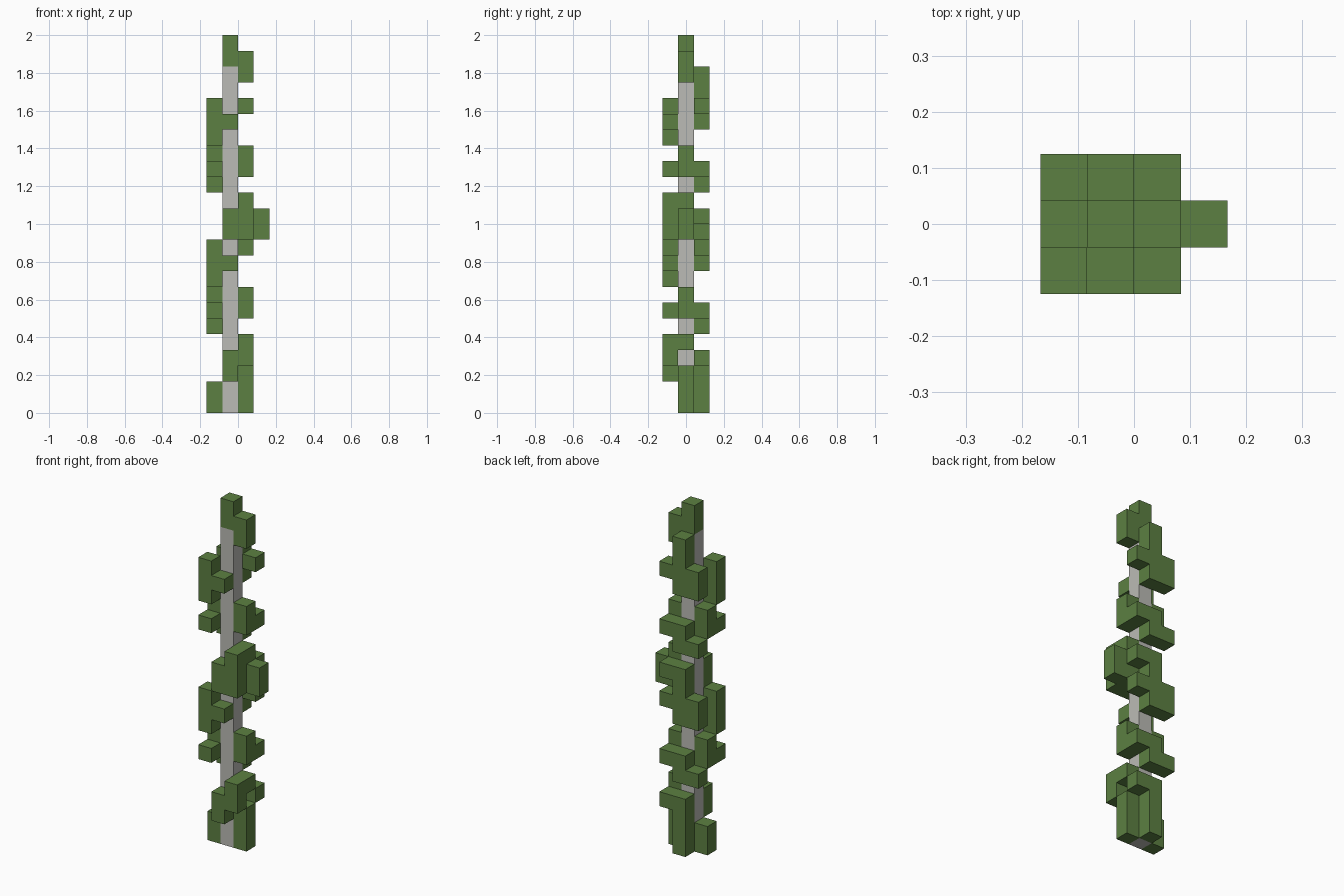
import bpy
import bmesh
from mathutils import Matrix, Vector

cube = bpy.data.objects.get("Cube")
if cube:
    bpy.data.objects.remove(cube)

U = 2 / 24          # one block
TURN = 9            # layers between repeats of the vine


def material(name, color):
    mat = bpy.data.materials.new(name)
    mat.use_nodes = True
    mat.diffuse_color = color
    mat.node_tree.nodes["Principled BSDF"].inputs["Base Color"].default_value = color
    return mat


leaf_green = material("leaf green", (0.107, 0.216, 0.054, 1))
pole_grey = material("pole grey", (0.497, 0.497, 0.465, 1))

# Block columns around the pole: (x cell, y cell), y cell 0 being the middle
POLE = (-1, 0)
RIGHT, LEFT, OUTER = (0, 0), (-2, 0), (1, 0)
FRONT, BACK = (-1, -1), (-1, 1)
FRONT_RIGHT, FRONT_LEFT = (0, -1), (-2, -1)
BACK_RIGHT, BACK_LEFT = (0, 1), (-2, 1)


def build(name, mat, blocks):
    """Make one object from (column, bottom layer, top layer) blocks."""
    bm = bmesh.new()
    for (x, y), low, high in blocks:
        size = Vector((1, 1, high - low)) * U
        centre = Vector((x + 0.5, y, (low + high) / 2)) * U
        bmesh.ops.create_cube(
            bm, size=1, matrix=Matrix.Translation(centre) @ Matrix.Diagonal(size.to_4d()))
    mesh = bpy.data.meshes.new(name)
    bm.to_mesh(mesh)
    bm.free()
    mesh.materials.append(mat)
    obj = bpy.data.objects.new(name, mesh)
    bpy.context.collection.objects.link(obj)
    return obj


# Pole
build("pole", pole_grey, [(POLE, 0, 22)])

# Roots at the ground
build("roots", leaf_green, [(LEFT, 0, 2), (RIGHT, 0, 3), (BACK, 0, 3)])

# Vine winding round the pole, repeated once higher up
for i, label in enumerate(("lower", "upper")):
    up = i * TURN
    build(label + "_front_vine", leaf_green, [
        (FRONT, 2 + up, 4 + up), (FRONT_RIGHT, 3 + up, 5 + up), (RIGHT, 4 + up, 5 + up)])
    build(label + "_side_vine", leaf_green, [
        (RIGHT, 6 + up, 8 + up), (BACK_RIGHT, 6 + up, 7 + up),
        (BACK, 5 + up, 7 + up), (BACK_LEFT, 5 + up, 6 + up)])
    build(label + "_left_vine", leaf_green, [
        (LEFT, 6 + up, 8 + up), (FRONT_LEFT, 6 + up, 7 + up)])
    build(label + "_front_leaf", leaf_green, [
        (FRONT_LEFT, 8 + up, 11 + up), (FRONT, 9 + up, 10 + up)])
    build(label + "_back_vine", leaf_green, [
        (BACK_LEFT, 9 + up, 11 + up), (BACK, 9 + up, 13 + up),
        (BACK_RIGHT, 10 + up, 11 + up)])
    build(label + "_back_arm", leaf_green, [(BACK_RIGHT, 3 + up, 4 + up)])
build("root_top", leaf_green, [(BACK, 3, 4)])

# Bud sticking out at mid height
build("bud", leaf_green, [(OUTER, 11, 13), (RIGHT, 11, 13), (FRONT_RIGHT, 11, 12)])

# Tip
build("tip", leaf_green, [(POLE, 22, 24), (RIGHT, 21, 23)])
